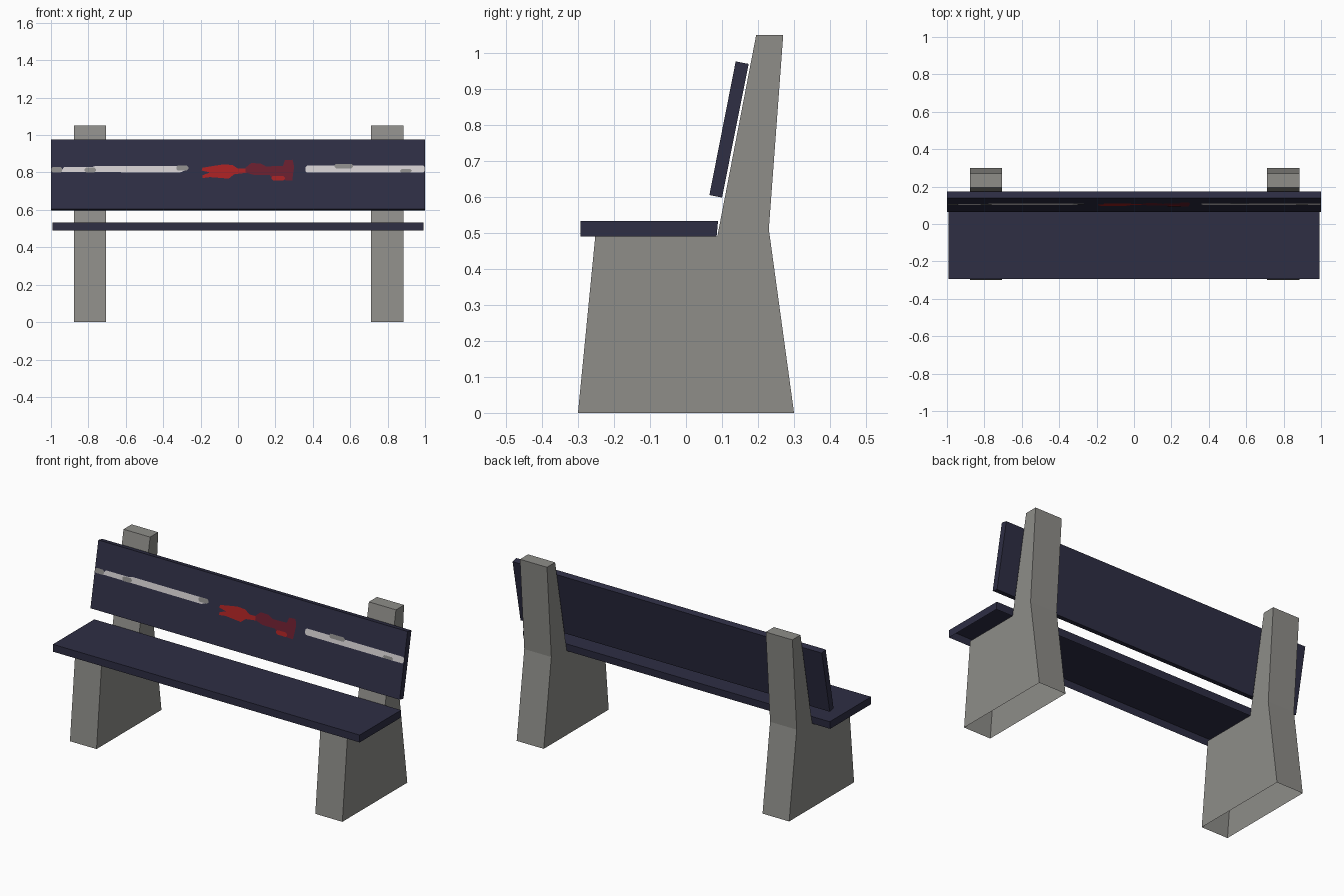
import bpy, bmesh
from mathutils import Vector

if "Cube" in bpy.data.objects:
    bpy.data.objects.remove(bpy.data.objects["Cube"])


def material(name, r, g, b):
    def lin(c):
        c /= 255
        return c / 12.92 if c <= 0.04045 else ((c + 0.055) / 1.055) ** 2.4
    m = bpy.data.materials.new(name)
    m.diffuse_color = (lin(r), lin(g), lin(b), 1)
    m.use_nodes = True
    m.node_tree.nodes["Principled BSDF"].inputs["Base Color"].default_value = m.diffuse_color
    return m


CONCRETE = material("concrete grey", 142, 141, 137)
NAVY = material("navy paint", 46, 46, 68)
WHITE = material("stripe white", 208, 204, 206)
SMUDGE = material("smudge grey", 140, 139, 138)
RED = material("bright red", 165, 33, 34)
DARK_RED = material("dark red", 104, 30, 46)


def finish(bm, name, mat):
    me = bpy.data.meshes.new(name)
    bm.to_mesh(me)
    bm.free()
    me.materials.append(mat)
    ob = bpy.data.objects.new(name, me)
    bpy.context.collection.objects.link(ob)
    return ob


def extrude_profile(name, yz, x0, x1, mat, open_bottom=False):
    """Sweep a side profile along x, optionally leaving the underside open."""
    bm = bmesh.new()
    face = bm.faces.new([bm.verts.new((x0, y, z)) for y, z in yz])
    ext = bmesh.ops.extrude_face_region(bm, geom=[face])
    verts = [v for v in ext["geom"] if isinstance(v, bmesh.types.BMVert)]
    bmesh.ops.translate(bm, verts=verts, vec=(x1 - x0, 0, 0))
    bmesh.ops.recalc_face_normals(bm, faces=bm.faces)
    if open_bottom:
        zmin = min(v.co.z for v in bm.verts)
        under = [f for f in bm.faces if all(v.co.z < zmin + 1e-4 for v in f.verts)]
        bmesh.ops.delete(bm, geom=under, context='FACES_ONLY')
    return finish(bm, name, mat)


# Concrete side supports
support = [(-0.30, 0), (0.30, 0), (0.23, 0.51), (0.27, 1.05),
           (0.195, 1.05), (0.087, 0.49), (-0.252, 0.49)]
extrude_profile("left_support", support, -0.877, -0.705, CONCRETE, True)
extrude_profile("right_support", support, 0.71, 0.885, CONCRETE, True)

# Seat plank, open underneath
seat = [(-0.293, 0.49), (0.085, 0.49), (0.089, 0.533), (-0.293, 0.533)]
extrude_profile("seat", seat, -0.992, 0.992, NAVY, True)

# Tilted backrest plank
back = [(0.065, 0.605), (0.100, 0.598), (0.174, 0.969), (0.138, 0.976)]
extrude_profile("backrest", back, -1.0, 1.0, NAVY)

SLOPE = (0.138 - 0.065) / (0.976 - 0.605)
OUT = Vector((0, -1, SLOPE)).normalized()


def decal(name, xz, mat, lift):
    """Thin painted patch lying on the tilted front of the backrest."""
    bm = bmesh.new()
    f = bm.faces.new([bm.verts.new(Vector((x, 0.065 + (z - 0.605) * SLOPE, z))
                                   + OUT * lift) for x, z in xz])
    f.normal_update()
    if f.normal.y > 0:
        f.normal_flip()
    return finish(bm, name, mat)


def bar(x0, x1, z0, z1, c=0.008):
    """Rectangle with clipped corners."""
    return [(x0, z0 + c), (x0 + c, z0), (x1 - c, z0), (x1, z0 + c),
            (x1, z1 - c), (x1 - c, z1), (x0 + c, z1), (x0, z1 - c)]


# Worn white stripes
decal("left_stripe", [(-0.95, 0.802), (-0.31, 0.80), (-0.27, 0.815), (-0.27, 0.835),
                      (-0.76, 0.835), (-0.78, 0.829), (-0.93, 0.829)], WHITE, 0.001)
decal("right_stripe", bar(0.36, 0.999, 0.80, 0.836), WHITE, 0.001)

# Grey smudges on the stripes
for i, (x0, x1, z0, z1) in enumerate([(-0.999, -0.94, 0.80, 0.828), (-0.82, -0.76, 0.80, 0.826),
                                      (-0.33, -0.265, 0.81, 0.836), (0.515, 0.615, 0.822, 0.846),
                                      (0.865, 0.93, 0.80, 0.817)]):
    decal(f"smudge_{i + 1}", bar(x0, x1, z0, z1), SMUDGE, 0.002)

# Red paint patch in the middle
decal("red_patch", [(-0.19, 0.77), (-0.15, 0.775), (-0.05, 0.767), (-0.02, 0.79), (0.06, 0.80),
                    (0.06, 0.822), (0.0, 0.82), (-0.03, 0.84), (-0.08, 0.843), (-0.19, 0.825),
                    (-0.195, 0.81), (-0.15, 0.80), (-0.19, 0.785)], RED, 0.001)
decal("dark_red_patch", [(0.04, 0.80), (0.09, 0.785), (0.17, 0.785), (0.19, 0.76), (0.29, 0.757),
                         (0.30, 0.83), (0.292, 0.868), (0.25, 0.865), (0.24, 0.835), (0.15, 0.832),
                         (0.12, 0.848), (0.07, 0.85), (0.04, 0.825)], DARK_RED, 0.0015)
decal("red_fleck", bar(0.18, 0.25, 0.758, 0.782), RED, 0.002)
